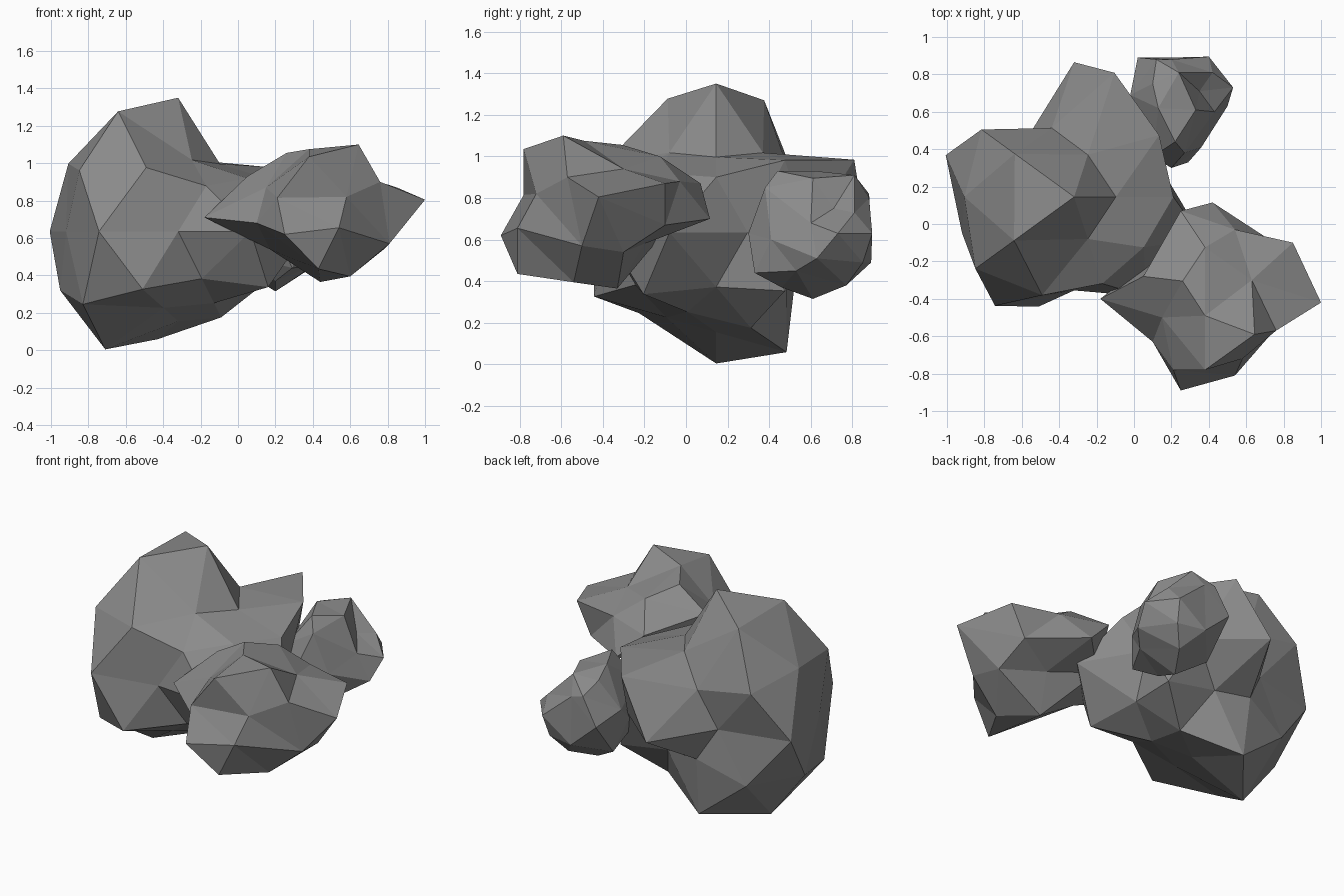
import bpy, bmesh
from math import radians, cos, sin, sqrt
from mathutils import Vector

stone = bpy.data.materials.new("dark_stone")
stone.diffuse_color = (.26, .26, .26, 1)


def rock(name, center, points):
    """Faceted boulder: points are connected by their direction around the centre."""
    c = Vector(center)
    pts = [Vector(p) for p in points]
    bm = bmesh.new()
    verts = [bm.verts.new((p - c).normalized()) for p in pts]
    bmesh.ops.convex_hull(bm, input=verts)
    for v, p in zip(verts, pts):
        v.co = p
    bmesh.ops.recalc_face_normals(bm, faces=bm.faces)
    me = bpy.data.meshes.new(name)
    bm.to_mesh(me)
    bm.free()
    me.materials.append(stone)
    ob = bpy.data.objects.new(name, me)
    bpy.context.collection.objects.link(ob)
    return ob


# Large boulder: icosphere rings (height, first angle, radii around the ring)
rings = [
    (1.0, 0, [.715]),
    (.8507, 0, [.425, .45, .746, .755, .45]),
    (.5257, 36, [.66, .455, .69, .65, .54]),
    (.4472, 0, [.593, .78, .685, .73, .545]),
    (0.0, 18, [.49, .55, .72, .41, .722, .63, .72, .5, .66, .725]),
    (-.4472, 36, [.63, .45, .705, .69, .665]),
    (-.5257, 0, [.5, .42, .62, .74, .48]),
    (-.8507, 36, [.54, .677, .741, .48, .45]),
    (-1.0, 0, [.48]),
]
C = Vector((-.32, .145, .635))
big = []
for h, start, radii in rings:
    w = sqrt(max(0, 1 - h * h))
    for i, r in enumerate(radii):
        a = radians(start + 360 * i / len(radii))
        big.append(C + r * Vector((w * cos(a), w * sin(a), h)))
rock("large_rock", C, big)

# Medium boulder at the front right
rock("medium_rock", (.4, -.4, .72), [
    (.38, -.49, 1.075), (.38, -.78, 1.035), (.26, -.305, 1.055), (.645, -.59, 1.1),
    (.76, -.57, .9), (1, -.42, .805), (.85, -.1, .87), (.63, -.3, .94),
    (.54, -.03, .88), (.42, .115, .7), (.25, .07, .87), (.38, -.125, 1.0),
    (-.18, -.4, .71), (.05, -.28, .93), (.15, -.5, .87), (.21, -.78, .815),
    (.1, -.63, .68), (.25, -.89, .62), (.54, -.81, .655), (.58, -.72, .82),
    (.81, -.5, .57), (.6, -.54, .395), (.44, -.33, .365), (.43, -.81, .435),
    (.78, -.3, .54), (.5, -.2, .58), (.2, -.1, .64), (.17, -.35, .54), (.75, -.1, .67),
])

# Small boulder at the back right
rock("small_rock", (.23, .63, .62), [
    (.22, .44, .93), (.33, .61, .895), (.13, .62, .93), (.1, .75, .88),
    (.24, .81, .91), (.12, .88, .82), (.02, .89, .65), (-.02, .69, .7),
    (.2, .88, .8), (.4, .895, .63), (.53, .73, .63), (.42, .81, .73),
    (.35, .71, .75), (.5, .63, .51), (.43, .6, .68), (.36, .41, .6),
    (.29, .33, .44), (.2, .3, .63), (.1, .36, .75), (.27, .38, .85),
    (.4, .53, .45), (.2, .61, .315), (.2, .46, .37), (.3, .77, .38),
    (.2, .89, .49), (.38, .85, .49), (.05, .45, .5), (.03, .7, .42), (0, .58, .6),
])
